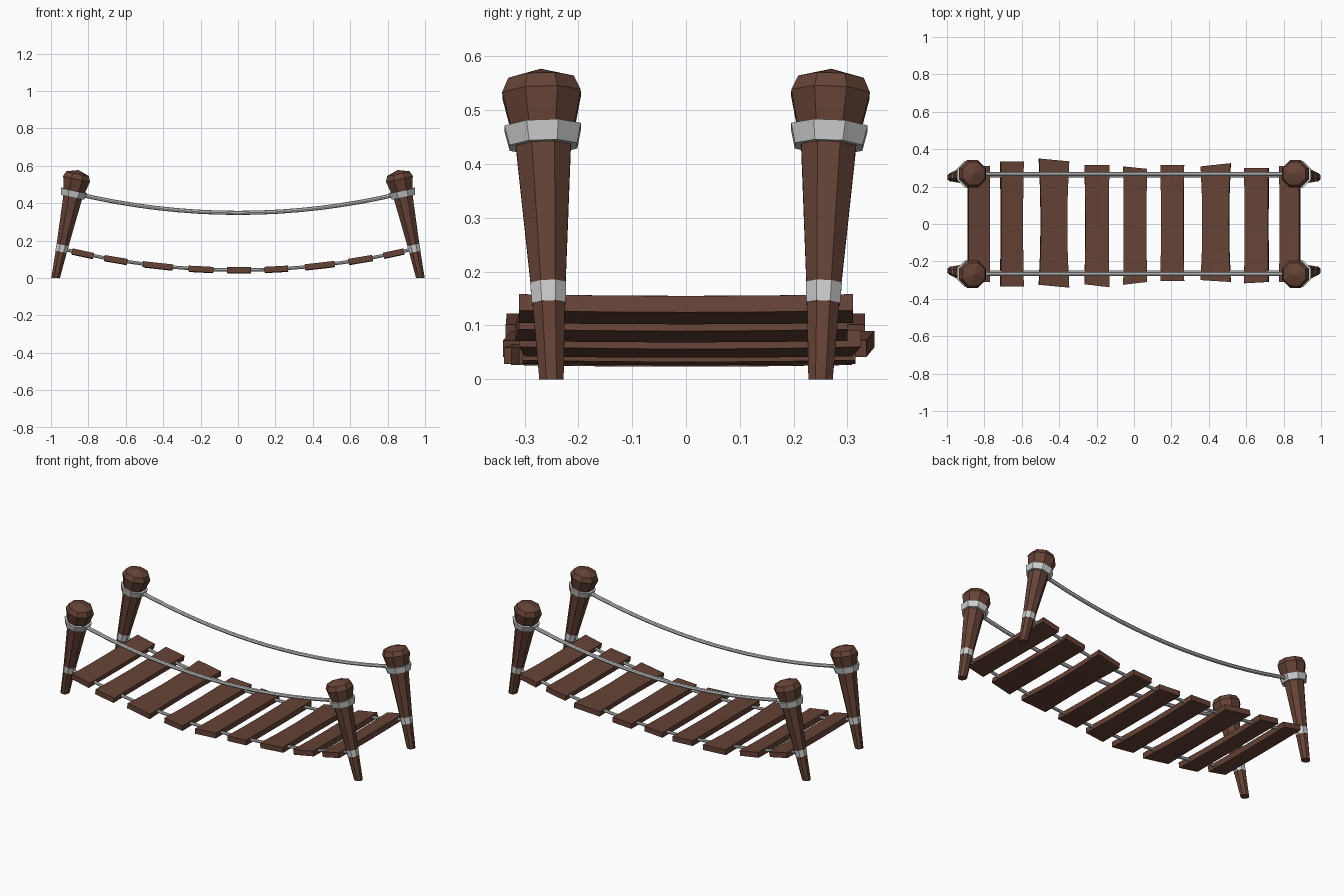
import bpy, bmesh, math
from mathutils import Vector

if "Cube" in bpy.data.objects:
    bpy.data.objects.remove(bpy.data.objects["Cube"])

wood = bpy.data.materials.new("dark_wood")
wood.diffuse_color = (0.13, 0.055, 0.037, 1)
wood.use_nodes = True
wood.node_tree.nodes["Principled BSDF"].inputs["Base Color"].default_value = wood.diffuse_color


def finish(bm, name, mat=None):
    bmesh.ops.recalc_face_normals(bm, faces=bm.faces)
    me = bpy.data.meshes.new(name)
    bm.to_mesh(me)
    bm.free()
    ob = bpy.data.objects.new(name, me)
    bpy.context.collection.objects.link(ob)
    if mat:
        me.materials.append(mat)
    return ob


def bridge(bm, a, b):
    n = len(a)
    for i in range(n):
        bm.faces.new((a[i], a[(i + 1) % n], b[(i + 1) % n], b[i]))


def lathe(name, sx, sy, profile, closed=False, mat=None):
    """Octagonal lathe around the leaning post axis; profile is (height, radius)."""
    foot, tip = Vector((0.975 * sx, 0.25 * sy, 0)), Vector((0.853 * sx, 0.27 * sy, 0.577))
    axis = (tip - foot).normalized()
    u = Vector((1, 0, 0))
    u = (u - axis * u.dot(axis)).normalized()
    v = axis.cross(u)
    bm = bmesh.new()
    rings = []
    for h, r in profile:
        c = foot.lerp(tip, h / 0.577)
        ring = []
        for i in range(8):
            t = math.radians(22.5 + 45 * i)
            p = c + r * (u * math.cos(t) + v * math.sin(t))
            if h == 0:
                p -= axis * (p.z / axis.z)  # foot cut level with the ground
            ring.append(bm.verts.new(p))
        rings.append(ring)
    for a, b in zip(rings, rings[1:]):
        bridge(bm, a, b)
    if closed:
        bridge(bm, rings[-1], rings[0])
    else:
        bm.faces.new(rings[0])
        apex = bm.verts.new(tip)
        for i in range(8):
            bm.faces.new((rings[-1][i], rings[-1][(i + 1) % 8], apex))
    return finish(bm, name, mat)


# Posts with their rope bindings
POST = [(0, 0.0245), (0.15, 0.033), (0.43, 0.055), (0.53, 0.079), (0.557, 0.066)]
LOW_BAND = [(0.14, 0.034), (0.178, 0.036), (0.178, 0.025), (0.14, 0.025)]
TOP_BAND = [(0.432, 0.068), (0.468, 0.077), (0.468, 0.05), (0.432, 0.05)]
for sx, side in ((-1, "left"), (1, "right")):
    for sy, face in ((-1, "front"), (1, "back")):
        tag = f"{face}_{side}"
        lathe(f"post_{tag}", sx, sy, POST, mat=wood)
        lathe(f"lower_binding_{tag}", sx, sy, LOW_BAND, True)
        lathe(f"upper_binding_{tag}", sx, sy, TOP_BAND, True)


# Sagging ropes
def deck_z(x):
    return 0.042 + 0.115 * (x / 0.945) ** 2


def hand_z(x):
    return 0.348 + 0.106 * (x / 0.88) ** 2


def rope(name, y, end, height, r):
    bm = bmesh.new()
    prev = None
    for k in range(17):
        x = end * (k / 8 - 1)
        slope = math.atan((height(x + 0.01) - height(x - 0.01)) / 0.02)
        ring = []
        for i in range(8):
            t = math.tau * i / 8
            w = r * math.sin(t)
            ring.append(bm.verts.new((x - w * math.sin(slope), y + r * math.cos(t),
                                      height(x) + w * math.cos(slope))))
        if prev:
            bridge(bm, prev, ring)
        else:
            bm.faces.new(ring)
        prev = ring
    bm.faces.new(prev)
    finish(bm, name)


for sy, face in ((-1, "front"), (1, "back")):
    rope(f"hand_rope_{face}", 0.267 * sy, 0.88, hand_z, 0.011)
    rope(f"deck_rope_{face}", 0.257 * sy, 0.945, deck_z, 0.009)

# Planks: centre x, width, front end y (left, right), back end y (left, right), waist
PLANKS = [
    (-0.83, 0.118, -0.31, -0.31, 0.31, 0.31, 0.98),
    (-0.653, 0.125, -0.333, -0.335, 0.333, 0.333, 0.94),
    (-0.428, 0.162, -0.325, -0.34, 0.35, 0.335, 0.87),
    (-0.198, 0.133, -0.322, -0.338, 0.315, 0.315, 0.94),
    (0.006, 0.128, -0.325, -0.31, 0.308, 0.295, 0.95),
    (0.205, 0.126, -0.304, -0.304, 0.315, 0.315, 0.96),
    (0.437, 0.16, -0.30, -0.31, 0.308, 0.325, 0.89),
    (0.655, 0.13, -0.317, -0.31, 0.30, 0.30, 0.97),
    (0.833, 0.112, -0.31, -0.31, 0.31, 0.31, 0.95),
]
for n, (cx, width, fl, fr, bl, br, waist) in enumerate(PLANKS):
    slope = math.atan(2 * 0.115 * cx / 0.945 ** 2)
    bm = bmesh.new()
    prev = None
    for k in range(5):
        s = k / 4
        mid = 1 - (2 * s - 1) ** 2
        ring = []
        for a, b in ((-1, -1), (1, -1), (1, 1), (-1, 1)):
            lx = a * width / 2 * (1 - (1 - waist) * mid)
            lz = b * 0.0155 - 0.003 * mid
            y = fl + (bl - fl) * s if a < 0 else fr + (br - fr) * s
            ring.append(bm.verts.new((cx + lx * math.cos(slope) - lz * math.sin(slope), y,
                                      deck_z(cx) + lx * math.sin(slope) + lz * math.cos(slope))))
        if prev:
            bridge(bm, prev, ring)
        else:
            bm.faces.new(ring)
        prev = ring
    bm.faces.new(prev)
    finish(bm, f"plank_{n + 1}", wood)
